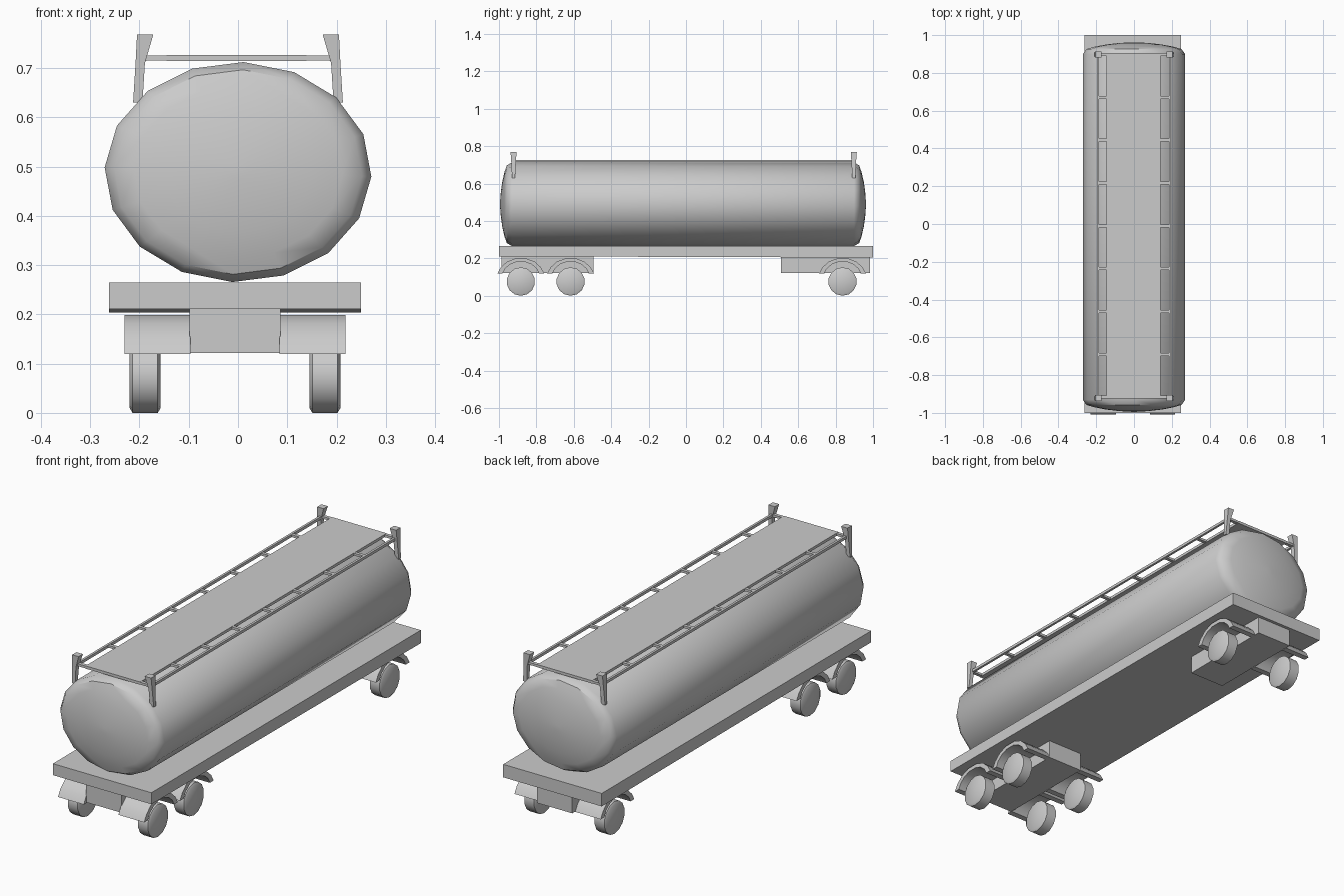
import bpy, bmesh, math
from mathutils import Vector

if "Cube" in bpy.data.objects:
    bpy.data.objects.remove(bpy.data.objects["Cube"])

CX = -0.006  # chassis centre line


def finish(name, bm, smooth=None):
    bmesh.ops.recalc_face_normals(bm, faces=bm.faces)
    me = bpy.data.meshes.new(name)
    bm.to_mesh(me)
    bm.free()
    ob = bpy.data.objects.new(name, me)
    bpy.context.collection.objects.link(ob)
    if smooth:
        bpy.ops.object.select_all(action='DESELECT')
        bpy.context.view_layer.objects.active = ob
        ob.select_set(True)
        bpy.ops.object.shade_smooth_by_angle(angle=math.radians(smooth))
    return ob


def loft(name, rings, smooth=None):
    """Skin equal-length rings of points and cap both ends."""
    bm = bmesh.new()
    rows = [[bm.verts.new(p) for p in r] for r in rings]
    n = len(rows[0])
    for a, b in zip(rows, rows[1:]):
        for i in range(n):
            j = (i + 1) % n
            bm.faces.new((a[i], a[j], b[j], b[i]))
    bm.faces.new(rows[0])
    bm.faces.new(rows[-1])
    return finish(name, bm, smooth)


def rect(x0, x1, y0, y1, z):
    return [(x0, y0, z), (x1, y0, z), (x1, y1, z), (x0, y1, z)]


def box(name, x0, x1, y0, y1, z0, z1):
    return loft(name, [rect(x0, x1, y0, y1, z0), rect(x0, x1, y0, y1, z1)])


# Tank barrel with domed ends: (y, radius factor)
half = [(0.978, 0.06), (0.974, 0.3), (0.966, 0.55), (0.954, 0.78), (0.942, 0.93), (0.915, 1.0)]
prof = [(-y, s) for y, s in half] + [(y, s) for y, s in reversed(half)]
turn = math.radians(-2.4)
loft("tank", [[(0.271 * s * math.cos(turn + k * math.tau / 16), y - 0.016,
                0.489 + 0.2235 * s * math.sin(turn + k * math.tau / 16))
               for k in range(16)] for y, s in prof], smooth=40)

# Deck, slightly thinner at the front
loft("deck", [[(CX - 0.256, y, zb), (CX + 0.256, y, zb), (CX + 0.256, y, 0.265), (CX - 0.256, y, 0.265)]
              for y, zb in ((-1, 0.211), (1, 0.204))])

# Walkway on top of the tank
W0, W1 = -0.145, 0.139
box("walkway", W0, W1, -0.925, 0.905, 0.714, 0.727)

# Side rails, rungs and corner posts
for s, edge, side in ((-1, W0, "left"), (1, W1, "right")):
    a, b = sorted((s * 0.186, s * 0.197))
    box(side + "_rail", a, b, -0.925, 0.905, 0.714, 0.727)
    for i in range(9):
        y = -0.917 + i * 1.814 / 8
        a, b = sorted((edge, s * 0.19))
        box(side + "_rung", a, b, y - 0.008, y + 0.008, 0.715, 0.726)
    for y, end in ((-0.922, "front"), (0.897, "rear")):
        levels = [(0.194, 0.213, 0.008, 0.63), (0.189, 0.208, 0.012, 0.71), (0.172, 0.205, 0.016, 0.768)]
        loft(f"{end}_{side}_post", [rect(s * i, s * o, y - d, y + d, z) for i, o, d, z in levels])

# Bogie boxes under the deck
box("front_bogie", CX - 0.092, CX + 0.092, -0.987, -0.495, 0.122, 0.215)
box("rear_bogie", CX - 0.092, CX + 0.092, 0.508, 0.985, 0.122, 0.215)

# Wheels and arched fenders
outer = [(0.125, 0.120), (0.107, 0.152), (0.074, 0.182), (0.03, 0.199)]
inner = [(0.097, 0.120), (0.084, 0.145), (0.057, 0.168), (0.023, 0.181)]
outer += [(-y, z) for y, z in reversed(outer)]
inner += [(-y, z) for y, z in reversed(inner)]
R = 0.076
for y in (-0.883, -0.617, 0.837):
    for s in (-1, 1):
        bm = bmesh.new()
        rows = [[[bm.verts.new((CX + s * x, y + p, z)) for p, z in arc] for arc in (outer, inner)]
                for x in (0.09, 0.224)]
        (ao, ai), (bo, bi) = rows
        for u, v in ((ao, bo), (ai, bi), (ao, ai), (bo, bi)):
            for k in range(7):
                bm.faces.new((u[k], u[k + 1], v[k + 1], v[k]))
        for k in (0, 7):
            bm.faces.new((ao[k], bo[k], bi[k], ai[k]))
        finish("fender", bm, smooth=30)
        loft("wheel", [[(CX + s * x, y + r * math.sin(k * math.tau / 14), R + r * math.cos(k * math.tau / 14 + math.tau / 2))
                        for k in range(14)]
                       for x, r in ((0.151, R * 0.87), (0.157, R), (0.208, R), (0.214, R * 0.87))], smooth=32)
